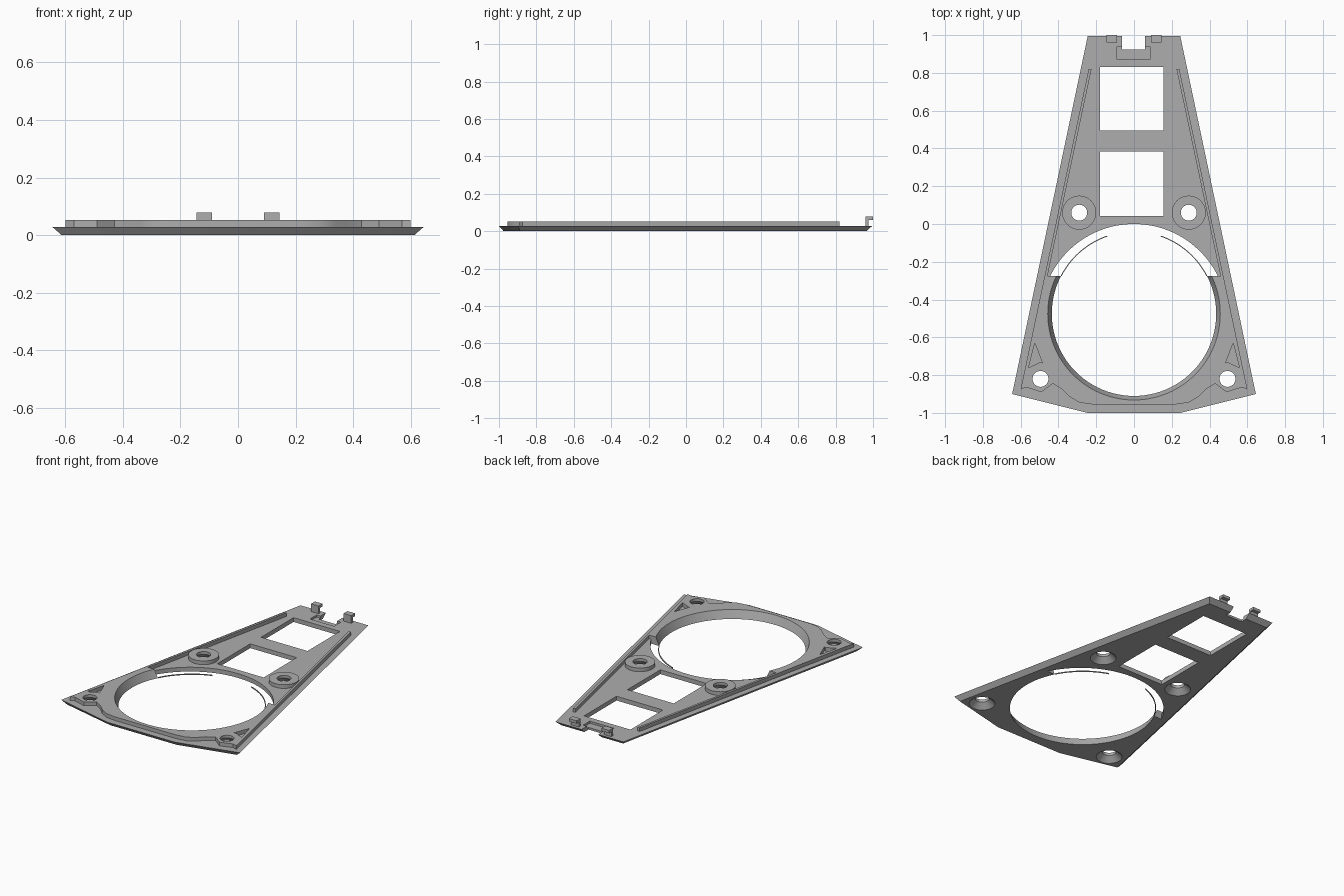
import bpy, bmesh, math

if "Cube" in bpy.data.objects:
    bpy.data.objects.remove(bpy.data.objects["Cube"], do_unlink=True)

grey = bpy.data.materials.new("plain_grey")
grey.use_nodes = True
COLOUR = (0.42, 0.42, 0.42, 1)
grey.diffuse_color = COLOUR
grey.node_tree.nodes["Principled BSDF"].inputs["Base Color"].default_value = COLOUR

BASE, RAISED = 0.028, 0.052
RING_Y, NOTCH_Y = -0.475, -0.275


def loft(name, lower, upper, z0, z1):
    """Solid between two outlines with matching point counts."""
    bm = bmesh.new()
    a = [bm.verts.new((x, y, z0)) for x, y in lower]
    b = [bm.verts.new((x, y, z1)) for x, y in upper]
    bm.faces.new(a)
    bm.faces.new(b)
    for i in range(len(a)):
        j = (i + 1) % len(a)
        bm.faces.new((a[i], a[j], b[j], b[i]))
    bmesh.ops.recalc_face_normals(bm, faces=bm.faces)
    mesh = bpy.data.meshes.new(name)
    bm.to_mesh(mesh)
    bm.free()
    mesh.materials.append(grey)
    obj = bpy.data.objects.new(name, mesh)
    bpy.context.collection.objects.link(obj)
    return obj


def prism(name, outline, z0, z1):
    return loft(name, outline, outline, z0, z1)


def box(name, x0, x1, y0, y1, z0, z1):
    return prism(name, [(x0, y0), (x1, y0), (x1, y1), (x0, y1)], z0, z1)


def arc(x, y, r, start, end, n):
    return [(x + r * math.cos(start + (end - start) * i / n),
             y + r * math.sin(start + (end - start) * i / n)) for i in range(n + 1)]


def cone(name, x, y, r0, r1, z0, z1, n=48):
    rings = [arc(x, y, r, 0, math.tau, n)[:-1] for r in (r0, r1)]
    return loft(name, rings[0], rings[1], z0, z1)


def mirrored(half):
    return half + [(-x, y) for x, y in reversed(half)]


def cut(obj, cutters):
    """Subtract the cutters and bake the result."""
    for c in cutters:
        mod = obj.modifiers.new("cut", 'BOOLEAN')
        mod.operation, mod.solver, mod.object = 'DIFFERENCE', 'EXACT', c
    bpy.context.view_layer.update()
    deps = bpy.context.evaluated_depsgraph_get()
    mesh = bpy.data.meshes.new_from_object(obj.evaluated_get(deps))
    obj.modifiers.clear()
    obj.data = mesh


# Bevelled base plate and raised front frame
plate = loft("base_plate",
             mirrored([(0.24, -0.975), (0.613, -0.885), (0.222, 0.965)]),
             mirrored([(0.245, -1.0), (0.645, -0.9), (0.245, 0.995)]), 0, BASE)
frame = prism("raised_frame", mirrored([
    (0.22, -0.955), (0.29, -0.945), (0.34, -0.915), (0.38, -0.875), (0.43, -0.845),
    (0.49, -0.89), (0.57, -0.865), (0.6, -0.875), (0.473, NOTCH_Y)]), 0.02, RAISED)

# Cutters: speaker opening, widened rear arc, windows, rear notch
opening = cone("opening_cutter", 0, RING_Y, 0.427, 0.465, -0.02, 0.072, 96)
arc_r = 0.495
tilt = math.asin((NOTCH_Y + arc_r) / arc_r)
wide_arc = prism("wide_arc_cutter",
                 arc(0, -arc_r, arc_r, tilt, math.pi - tilt, 48), -0.1, 0.1)
plate_cutters = [
    opening, wide_arc,
    box("rear_window_cutter", -0.18, 0.155, 0.495, 0.83, -0.1, 0.1),
    box("front_window_cutter", -0.18, 0.155, 0.043, 0.383, -0.1, 0.1),
    box("notch_cutter", -0.063, 0.058, 0.923, 1.1, -0.1, 0.1),
    box("notch_recess_cutter", -0.09, 0.085, 0.87, 0.94, 0.014, 0.1)]
frame_cutters = [opening]

for side, s in (("left", 1), ("right", -1)):
    # Countersunk screw holes
    for place, x, y in (("middle", 0.29, 0.06), ("front", 0.495, -0.82)):
        sink = cone(f"{side}_{place}_sink_cutter", s * x, y, 0.09, 0.042, -0.012, 0.034)
        hole = cone(f"{side}_{place}_hole_cutter", s * x, y, 0.042, 0.042, -0.1, 0.1)
        plate_cutters += [sink, hole]
        frame_cutters += [sink, hole]
        if place == "middle":
            boss = cone(f"{side}_boss", s * x, y, 0.09, 0.09, 0.024, RAISED)
            cut(boss, [sink, hole])

    # Triangular pocket beside the front screw hole
    rim = arc(0.495, -0.82, 0.09, math.radians(90), math.radians(135), 6)
    pocket = [(0.525, -0.63), (0.485, -0.735)] + rim[:1] + [(0.525, -0.745), (0.558, -0.76)]
    frame_cutters.append(prism(f"{side}_pocket_cutter",
                               [(s * x, y) for x, y in pocket], BASE, 0.1))

    # Long side rib
    prism(f"{side}_rib", [(s * x, y) for x, y in
          ((0.24, 0.82), (0.225, 0.82), (0.458, NOTCH_Y), (0.473, NOTCH_Y))], 0.024, RAISED)

    # Thin free strip continuing the speaker opening
    a0, a1 = math.radians(27.5), math.radians(71)
    strip = arc(0, RING_Y, 0.437, a0, a1, 24) + arc(0, RING_Y, 0.432, a1, a0, 24)
    prism(f"{side}_thin_strip", [(s * x, y) for x, y in strip], 0, 0.006)

    # Rear hook: post and lip
    x0, x1 = sorted((s * 0.09, s * 0.145))
    box(f"{side}_hook_post", x0, x1, 0.96, 0.976, 0.024, 0.062)
    box(f"{side}_hook_lip", x0, x1, 0.96, 1.0, 0.06, 0.078)

cut(plate, plate_cutters)
cut(frame, frame_cutters)

# Remove the finished cutters
for obj in list(bpy.data.objects):
    if obj.name.endswith("_cutter"):
        bpy.data.objects.remove(obj, do_unlink=True)

# Smooth curved walls, keep real edges sharp
for obj in bpy.context.collection.objects:
    if obj.type == 'MESH':
        bpy.ops.object.select_all(action='DESELECT')
        obj.select_set(True)
        bpy.context.view_layer.objects.active = obj
        bpy.ops.object.shade_smooth_by_angle(angle=math.radians(25))
